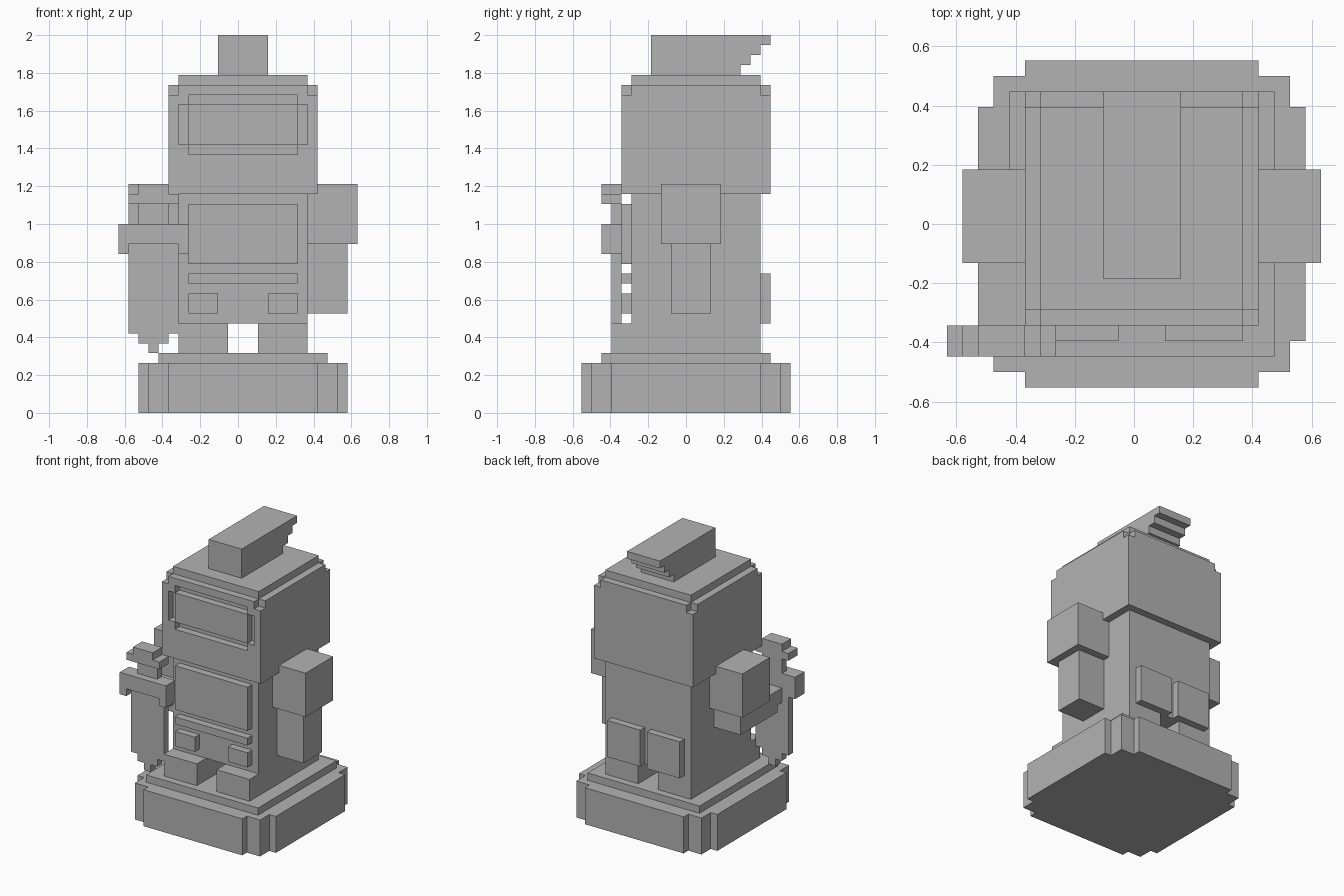
import bpy, bmesh
from mathutils import Vector

cube = bpy.data.objects.get("Cube")
if cube:
    bpy.data.objects.remove(cube, do_unlink=True)

U = 2 / 38                              # one block
ORIGIN = Vector((-12 * U, -10.5 * U, 0))

grey = bpy.data.materials.new("plain grey")
grey.use_nodes = True
grey.diffuse_color = (0.45, 0.45, 0.45, 1)
grey.node_tree.nodes["Principled BSDF"].inputs["Base Color"].default_value = grey.diffuse_color


def finish(name, bm):
    """Scale blocks to units and make a flat-shaded object."""
    bmesh.ops.recalc_face_normals(bm, faces=bm.faces)
    for v in bm.verts:
        v.co = v.co * U + ORIGIN
    mesh = bpy.data.meshes.new(name)
    bm.to_mesh(mesh)
    bm.free()
    mesh.materials.append(grey)
    obj = bpy.data.objects.new(name, mesh)
    bpy.context.collection.objects.link(obj)
    return obj


def boxes(name, *spans):
    """Each span is (x0, x1, y0, y1, z0, z1) in blocks."""
    bm = bmesh.new()
    for x0, x1, y0, y1, z0, z1 in spans:
        verts = bmesh.ops.create_cube(bm, size=1)["verts"]
        for v in verts:
            v.co = ((x0, x1)[v.co.x > 0], (y0, y1)[v.co.y > 0], (z0, z1)[v.co.z > 0])
    return finish(name, bm)


def prism(name, outline, axis, lo, hi):
    """Extrude a 2D outline along an axis."""
    bm = bmesh.new()
    verts = []
    for p in outline:
        co = list(p)
        co.insert(axis, lo)
        verts.append(bm.verts.new(co))
    face = bm.faces.new(verts)
    moved = bmesh.ops.extrude_face_region(bm, geom=[face])["geom"]
    shift = Vector((0, 0, 0))
    shift[axis] = hi - lo
    bmesh.ops.translate(bm, vec=shift, verts=[g for g in moved if isinstance(g, bmesh.types.BMVert)])
    return finish(name, bm)


def mirrored(half, centre):
    """Complete an outline by reflecting it in x."""
    return half + [(2 * centre - x, z) for x, z in reversed(half)]


# Base with stepped corners, and the plate on top
corner = [(10.5, 7.5), (9.5, 7.5), (9.5, 9.5), (7.5, 9.5), (7.5, 10.5)]
side = [(x, -y) for x, y in reversed(corner)] + corner
plan = [(12.5 + x, 10.5 + y) for x, y in mirrored(side, 0)]
prism("base", plan, 2, 0, 5)
boxes("base_plate", (4, 21, 2, 19, 5, 6))

# Legs and torso
for name, x in (("right", 6), ("left", 14)):
    boxes(name + "_leg", (x, x + 5, 3, 18, 6, 9))
boxes("torso", (6, 19, 5, 18, 9, 22))

# Raised panels on the chest and back
boxes("chest_panel", (7, 18, 4, 5, 15, 21))
boxes("belt_bar", (7, 18, 4, 5, 13, 14))
for name, x in (("right", 7), ("left", 15)):
    boxes(name + "_button", (x, x + 3, 4, 5, 10, 12))
for name, x in (("right", 7), ("left", 13)):
    boxes(name + "_back_pad", (x, x + 5, 18, 19, 9, 14))

# Arms: one hanging, one reaching forward
boxes("left_upper_arm", (19, 24, 8, 14, 17, 23))
boxes("left_forearm", (19, 23, 9, 13, 10, 17))
boxes("right_upper_arm", (1, 6, 8, 14, 17, 23))
boxes("right_forearm", (2, 6, 5, 13, 14, 17))
boxes("right_hand", (2, 6, 4, 5, 15, 17))

# Sword pointing down
blade = [(1, 17), (1, 8), (2, 8), (2, 7), (3, 7), (3, 6)]
prism("sword_blade", mirrored(blade, 3.5), 1, 3, 4)
guard = [(0, 19), (0, 16), (1, 16), (1, 17)]
prism("sword_guard", mirrored(guard, 3.5), 1, 2, 4)
boxes("sword_handle", (2, 5, 3, 4, 19, 21))
pommel = [(2, 23), (2, 22), (1, 22), (1, 21)]
prism("sword_pommel", mirrored(pommel, 3.5), 1, 2, 4)

# Head: core, notched upper rim and cap
boxes("head", (5, 20, 5, 19, 22, 32))
rim = [(5, 5), (5, 18), (6, 18), (6, 19)]
prism("head_rim", mirrored(rim, 12.5), 2, 32, 33)
boxes("head_cap", (6, 19, 5, 18, 33, 34))

# Face front with a groove left around the visor
boxes("face_frame",
      (5, 20, 4, 5, 22, 26), (6, 19, 4, 5, 32, 33),
      *[(a, b, 4, 5, 26, 32) for a, b in ((5, 6), (19, 20))],
      *[(x, x + 1, 4, 5, z, z + 1) for x in (6, 18) for z in (26, 31)])
boxes("visor", (7, 18, 4, 5, 27, 31))

# Crest with a stepped overhang at the back
crest = [(7, 38), (7, 34), (16, 34)]
for i in range(3):
    crest += [(16 + i, 35 + i), (17 + i, 35 + i)]
crest.append((19, 38))
prism("head_crest", crest, 0, 10, 15)
